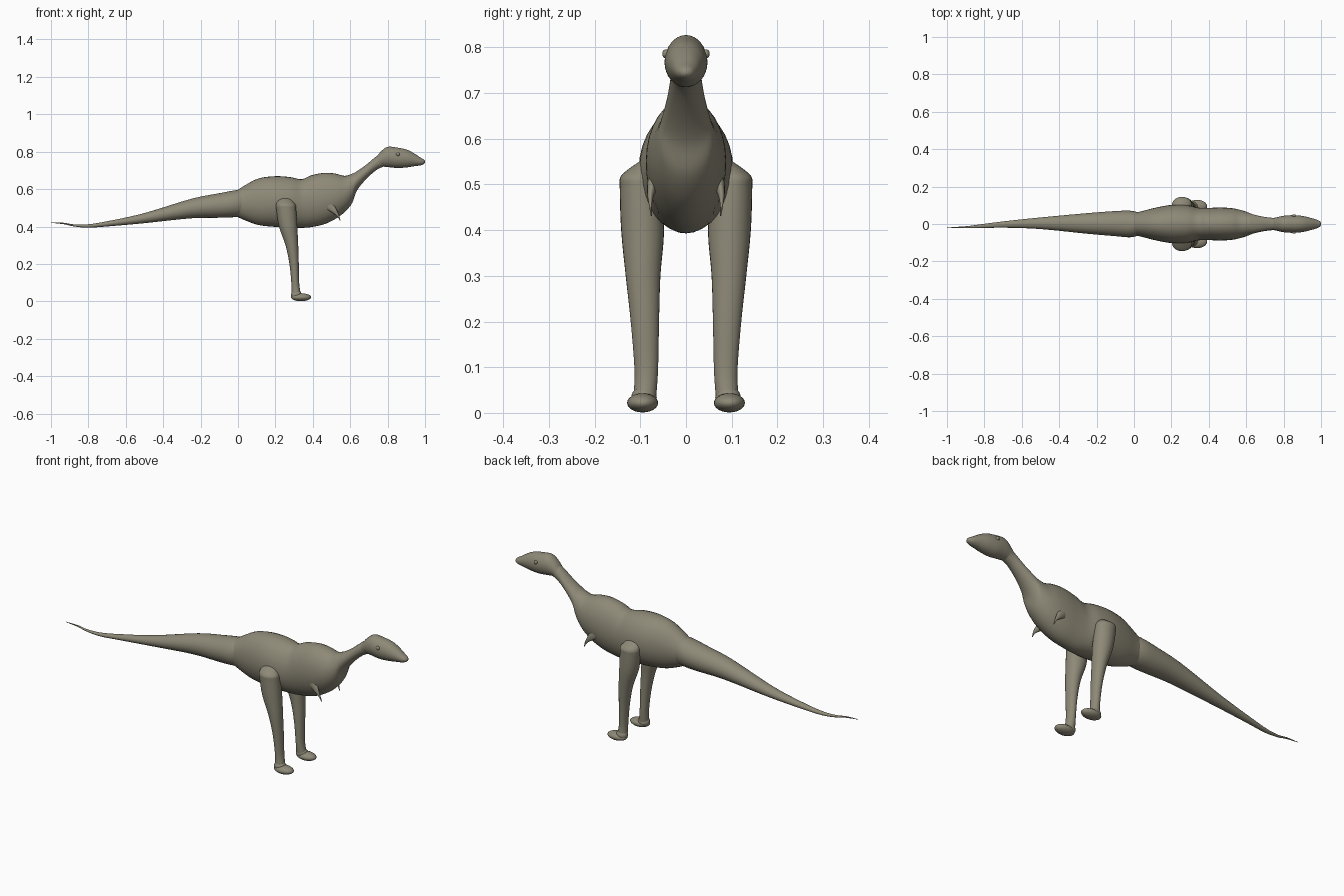
import bpy, bmesh, math
from mathutils import Vector

if "Cube" in bpy.data.objects:
    bpy.data.objects.remove(bpy.data.objects["Cube"])

skin = bpy.data.materials.new("olive_grey_skin")
skin.diffuse_color = (0.27, 0.25, 0.185, 1)
skin.use_nodes = True
skin.node_tree.nodes["Principled BSDF"].inputs["Base Color"].default_value = skin.diffuse_color


def spline(keys, steps):
    """Catmull-Rom interpolation of equal-length tuples."""
    pts = [Vector(k) for k in keys]
    out = []
    for i in range(len(pts) - 1):
        p1, p2 = pts[i], pts[i + 1]
        p0, p3 = pts[max(i - 1, 0)], pts[min(i + 2, len(pts) - 1)]
        for s in range(steps):
            t = s / steps
            out.append(0.5 * (2 * p1 + (p2 - p0) * t + (2 * p0 - 5 * p1 + 4 * p2 - p3) * t * t
                              + (3 * p1 - p0 - 3 * p2 + p3) * t ** 3))
    return out + [pts[-1]]


def finish(name, bm):
    bmesh.ops.recalc_face_normals(bm, faces=bm.faces)
    me = bpy.data.meshes.new(name)
    bm.to_mesh(me)
    bm.free()
    me.materials.append(skin)
    ob = bpy.data.objects.new(name, me)
    bpy.context.collection.objects.link(ob)
    for p in me.polygons:
        p.use_smooth = True
    return ob


def skin_rings(name, rings):
    """Bridge a list of equal point rings and close both ends with fans."""
    bm = bmesh.new()
    vs = [[bm.verts.new(p) for p in r] for r in rings]
    n = len(vs[0])
    for a, b in zip(vs, vs[1:]):
        for i in range(n):
            j = (i + 1) % n
            bm.faces.new((a[i], a[j], b[j], b[i]))
    for ring in (vs[0], vs[-1]):
        c = bm.verts.new(sum((v.co for v in ring), Vector()) / n)
        for i in range(n):
            bm.faces.new((ring[i], ring[(i + 1) % n], c))
    return finish(name, bm)


def angles(n):
    return [2 * math.pi * i / n for i in range(n)]


def loft_x(name, keys, steps=5, n=32):
    """Keys: x, top z, bottom z, half width, centre y."""
    rings = []
    for x, top, bot, w, y in spline(keys, steps):
        zc, h = (top + bot) / 2, (top - bot) / 2
        rings.append([(x, y + w * math.cos(a), zc + h * math.sin(a)) for a in angles(n)])
    return skin_rings(name, rings)


# Tail, tapering to a slightly bent whip
loft_x("tail", [
    (-1.0, .422, .420, .001, -.02), (-.93, .420, .412, .004, -.018),
    (-.88, .412, .401, .006, -.016), (-.80, .412, .394, .011, -.010),
    (-.68, .432, .402, .018, -.002), (-.50, .472, .418, .031, .004),
    (-.25, .548, .444, .055, .003), (-.10, .578, .447, .067, .002),
    (-.02, .593, .450, .071, 0), (.03, .600, .455, .060, 0)])

# Torso with hip and shoulder humps, running into neck
loft_x("torso_and_neck", [
    (-.01, .590, .455, .058, 0), (.04, .622, .432, .068, 0),
    (.11, .657, .408, .086, 0), (.20, .669, .398, .102, 0),
    (.28, .664, .395, .101, 0), (.34, .653, .393, .088, 0),
    (.39, .673, .397, .086, 0), (.46, .687, .412, .088, 0),
    (.52, .683, .440, .085, 0), (.57, .671, .477, .075, 0),
    (.61, .682, .525, .062, 0), (.635, .695, .590, .052, 0),
    (.68, .726, .648, .041, 0), (.74, .775, .702, .033, 0),
    (.79, .80, .725, .034, 0)])

# Head with brow crest and pointed snout
loft_x("head", [
    (.735, .765, .705, .030, 0), (.765, .802, .719, .036, 0),
    (.80, .826, .718, .044, 0), (.85, .822, .713, .047, 0),
    (.90, .812, .716, .043, 0), (.94, .792, .722, .034, 0),
    (.975, .769, .727, .024, 0), (.993, .758, .734, .015, 0),
    (1.0, .750, .741, .005, 0)])


def sphere(name, loc, scale, n=24):
    bm = bmesh.new()
    bmesh.ops.create_uvsphere(bm, u_segments=n, v_segments=n // 2, radius=1)
    for v in bm.verts:
        v.co = Vector(loc) + Vector(v.co[i] * scale[i] for i in range(3))
    return finish(name, bm)


# Leg stations: z, centre x, half length, centre y, half width
LEG = [(.555, .250, .030, .075, .020), (.532, .252, .044, .093, .035),
       (.515, .256, .052, .102, .042), (.49, .258, .053, .100, .045),
       (.40, .268, .049, .095, .047), (.30, .288, .034, .094, .038),
       (.20, .300, .025, .090, .031), (.10, .306, .021, .087, .026),
       (.05, .310, .024, .089, .025), (.02, .315, .028, .093, .026)]
ARM = [(.47, .060, .530, .034), (.495, .070, .505, .024), (.518, .077, .480, .013),
       (.535, .078, .458, .006), (.546, .076, .432, .002)]

for side, sy in (("left", 1), ("right", -1)):
    # Leg column
    rings = [[(x + rx * math.cos(a), sy * (y + ry * math.sin(a)), z) for a in angles(28)]
             for z, x, rx, y, ry in spline(LEG, 4)]
    skin_rings(side + "_leg", rings)
    # Foot with toe pad
    sphere(side + "_foot", (.337, sy * .095, .022), (.054, .034, .021))
    sphere(side + "_heel", (.312, sy * .092, .033), (.030, .028, .026))
    # Tiny pointed forearm
    rings = []
    d = Vector((.076, 0, -.098)).normalized()
    u, v = Vector((0, 1, 0)), d.cross(Vector((0, 1, 0)))
    for x, y, z, r in spline(ARM, 4):
        rings.append([Vector((x, sy * y, z)) + u * r * .6 * math.cos(a) + v * r * math.sin(a)
                      for a in angles(16)])
    skin_rings(side + "_arm", rings)
    # Eye
    sphere(side + "_eye", (.855, sy * .044, .786), (.010, .008, .010), 16)
